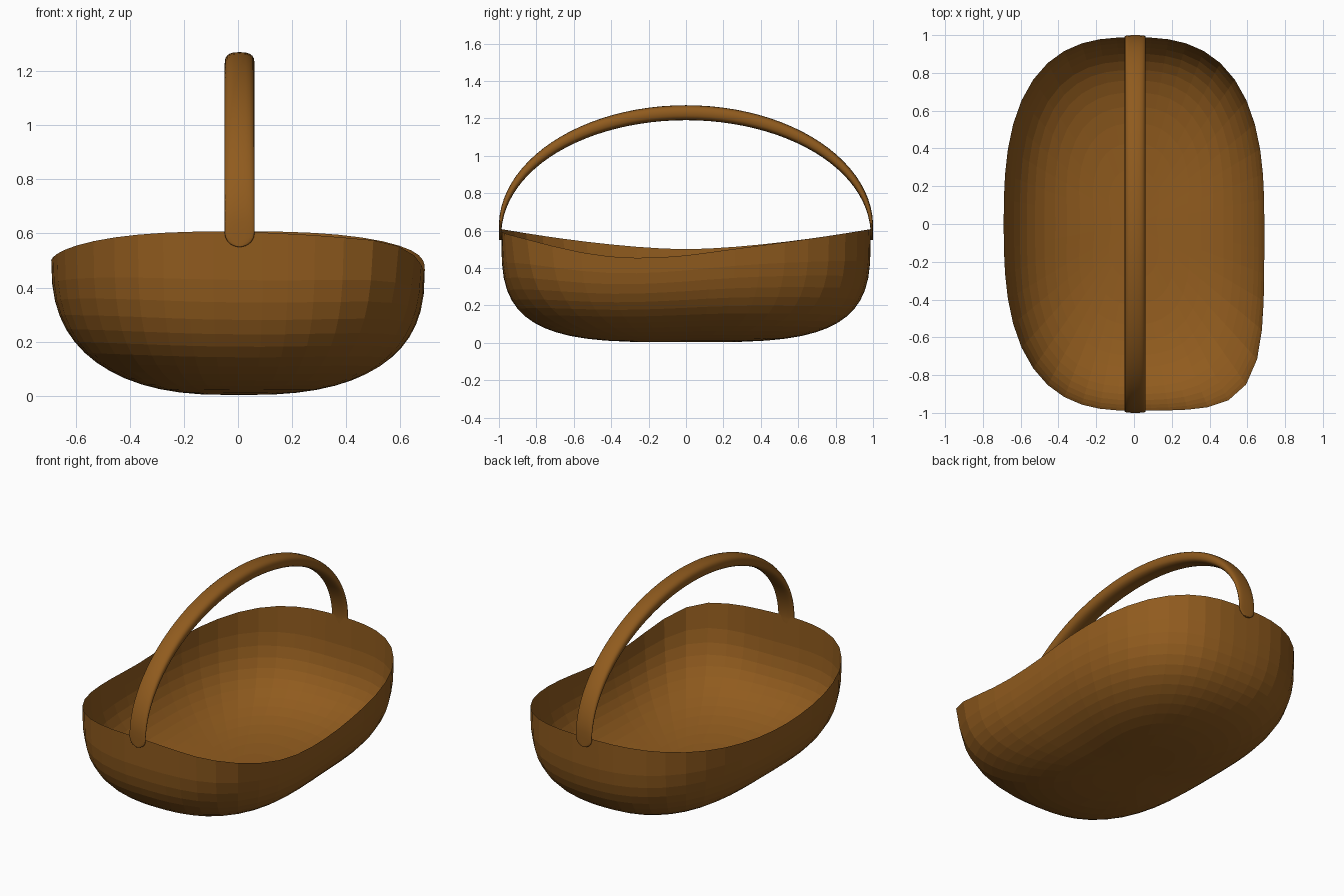
import bpy, bmesh
from math import sin, cos, pi, exp, sqrt

if "Cube" in bpy.data.objects:
    bpy.data.objects.remove(bpy.data.objects["Cube"])

brown = bpy.data.materials.new("brown_wicker")
brown.diffuse_color = (0.28, 0.105, 0.013, 1)
brown.use_nodes = True
brown.node_tree.nodes["Principled BSDF"].inputs["Base Color"].default_value = brown.diffuse_color


def loft(name, rings, smooth, start_tip=None, end_tip=None):
    """Skin closed rings of points, closing the ends to a tip where given."""
    bm = bmesh.new()
    rows = [[bm.verts.new(p) for p in ring] for ring in rings]
    n = len(rows[0])
    for a, b in zip(rows, rows[1:]):
        for i in range(n):
            j = (i + 1) % n
            bm.faces.new((a[i], a[j], b[j], b[i]))
    for tip, row in ((start_tip, rows[0]), (end_tip, rows[-1])):
        if tip:
            v = bm.verts.new(tip)
            for i in range(n):
                bm.faces.new((v, row[i], row[(i + 1) % n]))
    bmesh.ops.recalc_face_normals(bm, faces=bm.faces)
    mesh = bpy.data.meshes.new(name)
    bm.to_mesh(mesh)
    bm.free()
    mesh.materials.append(brown)
    for p in mesh.polygons:
        p.use_smooth = smooth
    obj = bpy.data.objects.new(name, mesh)
    bpy.context.collection.objects.link(obj)
    return obj


# Bowl: rounded plan, swelling sides, rim dipping along the long sides
def bowl_point(angle, t):
    c, s = cos(angle), sin(angle)
    n = 2.5 * c * c + 3.6 * s * s            # fullness of the side profile
    spread = sin(t * pi / 2) ** (2 / n)
    rise = 1 - max(0, cos(t * pi / 2)) ** (2 / n)
    # the front right corner is squarer near the rim
    corner = max(0, -2 * c * s) if c > 0 else 0
    k = 2.7 + 1.9 * corner ** 0.5 * rise
    r = (abs(c) ** k + abs(s) ** k) ** (-1 / k)
    x, y = 0.69 * r * c, 0.988 * r * s
    rim = 0.5 + 0.11 * abs(y) ** 1.6
    if x > 0:
        rim -= 0.065 * exp(-((y + 0.42) / 0.36) ** 2 / 2) * min(1, x / 0.4)
    return (x * spread, y * spread, 0.003 + (rim - 0.003) * rise)


SEG, RINGS = 48, 14
loft("basket_bowl",
     [[bowl_point(2 * pi * i / SEG, j / RINGS) for i in range(SEG)]
      for j in range(1, RINGS + 1)],
     False, start_tip=(0, 0, 0.003))


# Handle: arched band, thick at the top and thin at its rounded ends
def handle_ring(y, z, ny, nz, half_w, half_t, sides=20):
    ring = []
    for i in range(sides):
        a = 2 * pi * i / sides
        u, v = cos(a), sin(a)
        w = half_w * (abs(u) ** 0.75) * (1 if u > 0 else -1)
        t = half_t * (abs(v) ** 0.75) * (1 if v > 0 else -1)
        ring.append((0.006 + w, y + ny * t, z + nz * t))
    return ring


def end_rings(side):
    # rounded tab hanging outside the bowl, from its tip upwards
    return [handle_ring(side * 0.993, 0.60 - 0.05 * d, side, 0,
                        0.055 * sqrt(1 - d * d), 0.006)
            for d in (0.99, 0.92, 0.8, 0.6, 0.3)]


arch = []
for i in range(49):
    a = pi * i / 48
    y, z = -0.993 * cos(a), 0.60 + 0.63 * sin(a)
    ny, nz = -cos(a) / 0.993, sin(a) / 0.63
    length = sqrt(ny * ny + nz * nz)
    arch.append(handle_ring(y, z, ny / length, nz / length,
                            0.055, 0.006 + 0.034 * sin(a) ** 0.9))
far_end = end_rings(1)[::-1]
# keep the cross-sections aligned all the way along
loft("carrying_handle", end_rings(-1) + arch + far_end, True,
     start_tip=(0.006, -0.993, 0.55), end_tip=(0.006, 0.993, 0.55))
